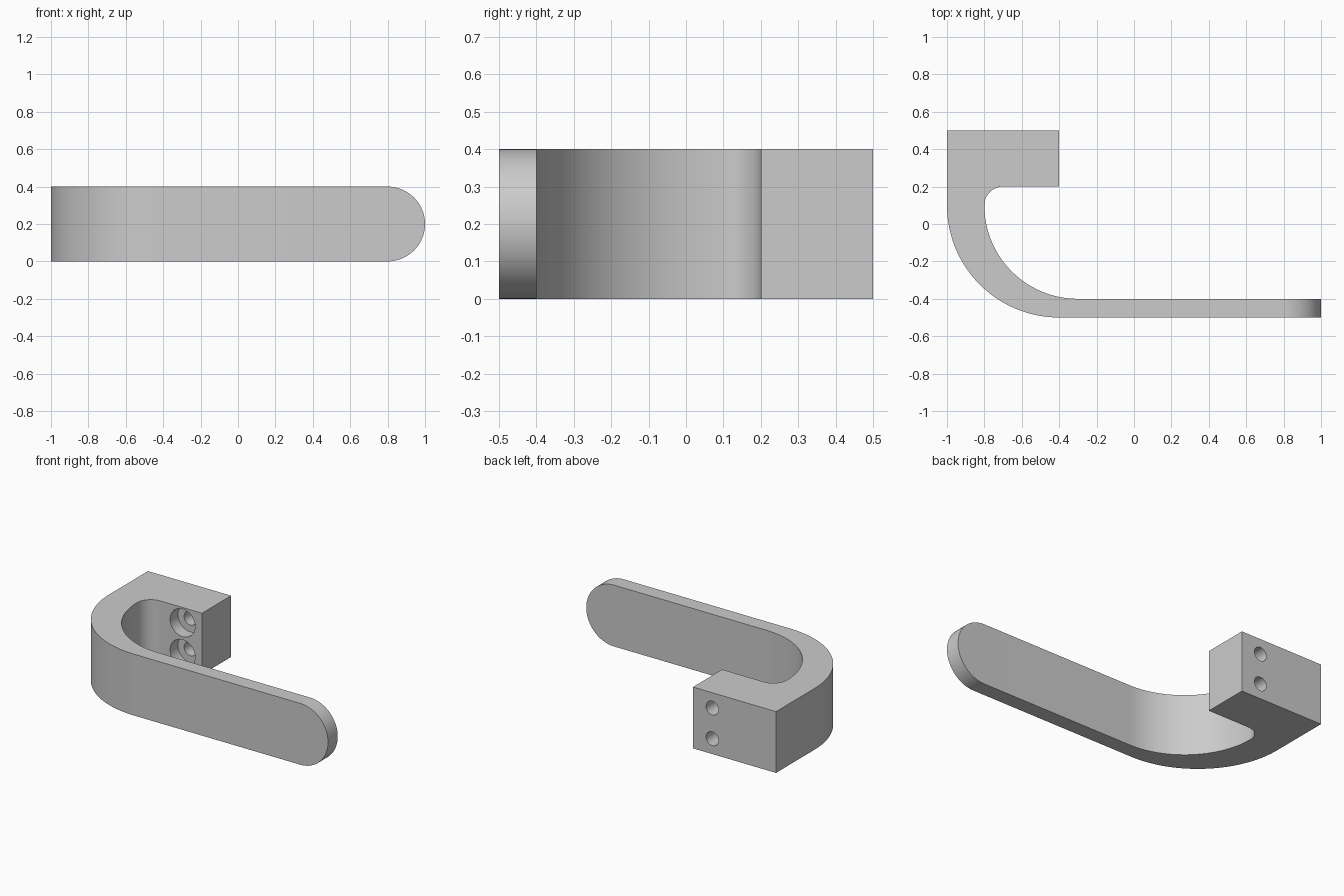
import bpy, bmesh
from math import cos, sin, radians
from mathutils import Matrix

HEIGHT = 0.4

cube = bpy.data.objects.get("Cube")
if cube:
    bpy.data.objects.remove(cube, do_unlink=True)

grey = bpy.data.materials.new("satin_grey")
grey.use_nodes = True
colour = (0.6, 0.6, 0.6, 1)
grey.diffuse_color = colour
grey.node_tree.nodes["Principled BSDF"].inputs["Base Color"].default_value = colour


def arc(cx, cy, r, start, end, steps):
    """Points on an arc, angles in degrees, both ends included."""
    angles = [radians(start + (end - start) * i / steps) for i in range(steps + 1)]
    return [(cx + r * cos(a), cy + r * sin(a)) for a in angles]


def finish(bm, name):
    bmesh.ops.recalc_face_normals(bm, faces=bm.faces)
    mesh = bpy.data.meshes.new(name)
    bm.to_mesh(mesh)
    bm.free()
    mesh.materials.append(grey)
    obj = bpy.data.objects.new(name, mesh)
    bpy.context.collection.objects.link(obj)
    return obj


# Handle outline: mounting block, tapering bend and straight grip
outline = [(-0.4, 0.5), (-1, 0.5)]
outline += arc(-0.4, 0.1, 0.6, 180, 270, 32)
outline += [(1, -0.5), (1, -0.4)]
outline += arc(-0.3, 0.1, 0.5, 270, 180, 32)
outline += arc(-0.7, 0.1, 0.1, 180, 90, 12)[1:]
outline += [(-0.4, 0.2)]

bm = bmesh.new()
base = bm.faces.new([bm.verts.new((x, y, 0)) for x, y in outline])
top = bmesh.ops.extrude_face_region(bm, geom=[base])["geom"]
bmesh.ops.translate(bm, vec=(0, 0, HEIGHT),
                    verts=[v for v in top if isinstance(v, bmesh.types.BMVert)])

# Half-round grip tip
tip = [e for e in bm.edges
       if all(v.co.x > 0.99 for v in e.verts)
       and abs(e.verts[0].co.z - e.verts[1].co.z) < 0.01]
bmesh.ops.bevel(bm, geom=tip, offset=HEIGHT / 2, segments=16, profile=0.5,
                affect='EDGES', clamp_overlap=False)
bmesh.ops.remove_doubles(bm, verts=bm.verts, dist=0.0005)
handle = finish(bm, "lever_handle")


def hole_cutter(name, z, radius, y0, y1):
    bm = bmesh.new()
    place = Matrix.Translation((-0.54, (y0 + y1) / 2, z)) @ Matrix.Rotation(radians(90), 4, 'X')
    bmesh.ops.create_cone(bm, cap_ends=True, segments=40, radius1=radius,
                          radius2=radius, depth=y1 - y0, matrix=place)
    cutter = finish(bm, name)
    cutter.hide_render = True
    return cutter


# Two counterbored screw holes through the mounting block
cutters = []
for label, z in (("lower", 0.1), ("upper", 0.3)):
    cutters.append(hole_cutter(label + "_screw_hole_cutter", z, 0.045, 0.15, 0.55))
    cutters.append(hole_cutter(label + "_counterbore_cutter", z, 0.09, 0.1, 0.28))

bpy.context.view_layer.objects.active = handle
handle.select_set(True)
for cutter in cutters:
    mod = handle.modifiers.new(cutter.name, 'BOOLEAN')
    mod.operation = 'DIFFERENCE'
    mod.solver = 'EXACT'
    mod.object = cutter
    bpy.ops.object.modifier_apply(modifier=mod.name)
for cutter in cutters:
    bpy.data.objects.remove(cutter, do_unlink=True)

bpy.ops.object.select_all(action='DESELECT')
handle.select_set(True)
bpy.ops.object.shade_smooth_by_angle(angle=radians(30))
